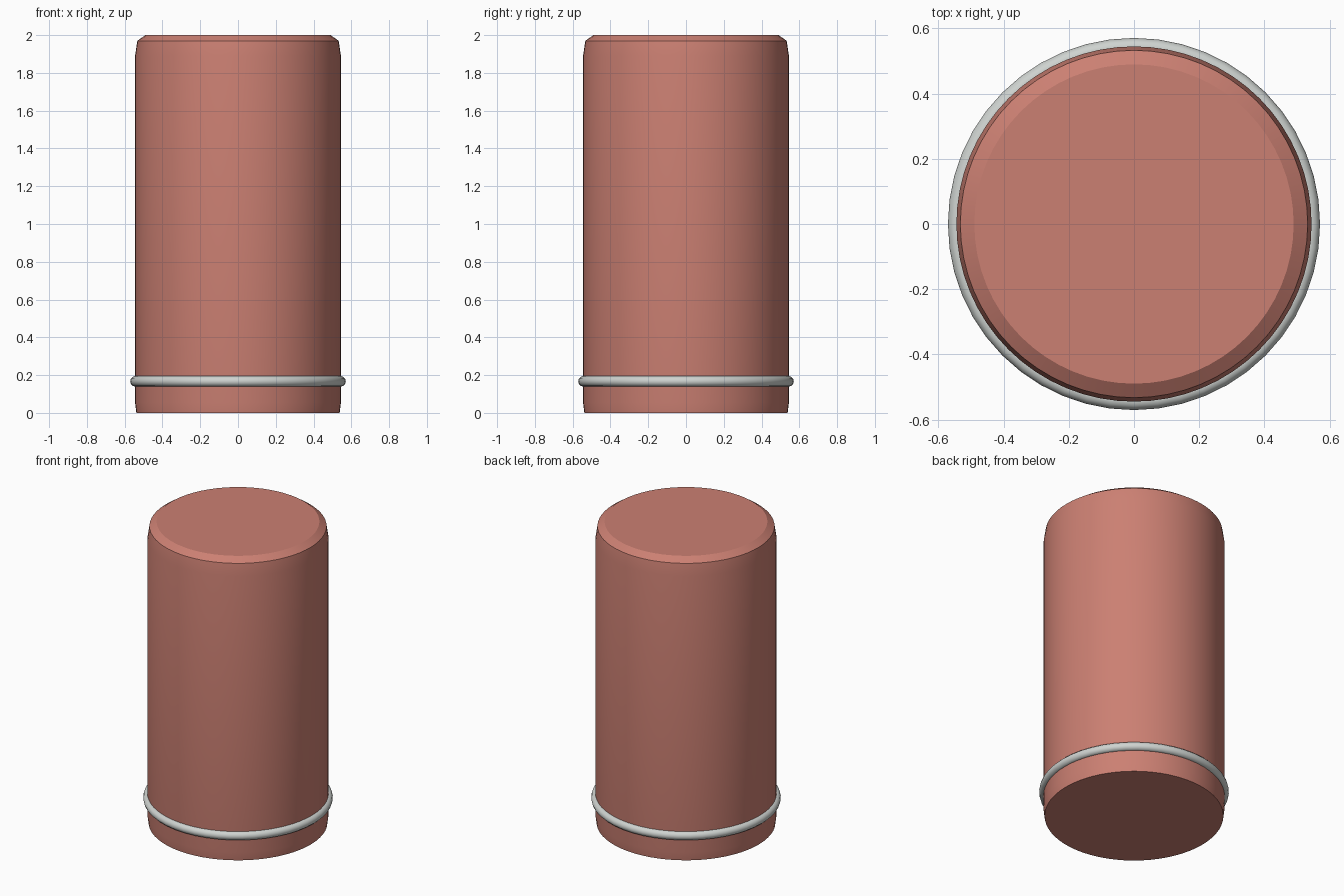
import bpy
import bmesh
import math

cube = bpy.data.objects.get("Cube")
if cube:
    bpy.data.objects.remove(cube, do_unlink=True)


def make_material(name, color):
    mat = bpy.data.materials.new(name)
    mat.use_nodes = True
    mat.diffuse_color = color
    mat.node_tree.nodes["Principled BSDF"].inputs["Base Color"].default_value = color
    return mat


def finish(obj, mat, angle):
    obj.data.materials.append(mat)
    bpy.ops.object.select_all(action="DESELECT")
    obj.select_set(True)
    bpy.context.view_layer.objects.active = obj
    bpy.ops.object.shade_smooth_by_angle(angle=math.radians(angle))


def lathe(name, profile, segments):
    """Closed solid turned around z from (radius, height) pairs."""
    bm = bmesh.new()
    rings = []
    for radius, z in profile:
        angles = [2 * math.pi * i / segments for i in range(segments)]
        rings.append([bm.verts.new((radius * math.cos(a), radius * math.sin(a), z))
                      for a in angles])
    for low, high in zip(rings, rings[1:]):
        for i in range(segments):
            j = (i + 1) % segments
            bm.faces.new((low[i], low[j], high[j], high[i]))
    bm.faces.new(rings[0][::-1])
    bm.faces.new(rings[-1])
    mesh = bpy.data.meshes.new(name)
    bm.to_mesh(mesh)
    bm.free()
    obj = bpy.data.objects.new(name, mesh)
    bpy.context.collection.objects.link(obj)
    return obj


terracotta = make_material("terracotta red", (0.60, 0.215, 0.17, 1))
steel = make_material("light grey metal", (0.62, 0.65, 0.63, 1))

# Canister body: slightly tapered foot, straight wall, two-step shoulder, flat top
body = lathe("canister_body", [(0.538, 0), (0.545, 0.055), (0.545, 1.89),
                               (0.533, 1.97), (0.49, 2.0)], 64)
finish(body, terracotta, 20)

# Metal band around the foot
bpy.ops.mesh.primitive_torus_add(major_segments=48, minor_segments=12,
                                 major_radius=0.543, minor_radius=0.028,
                                 location=(0, 0, 0.167))
band = bpy.context.object
band.name = "metal_band"
finish(band, steel, 40)
